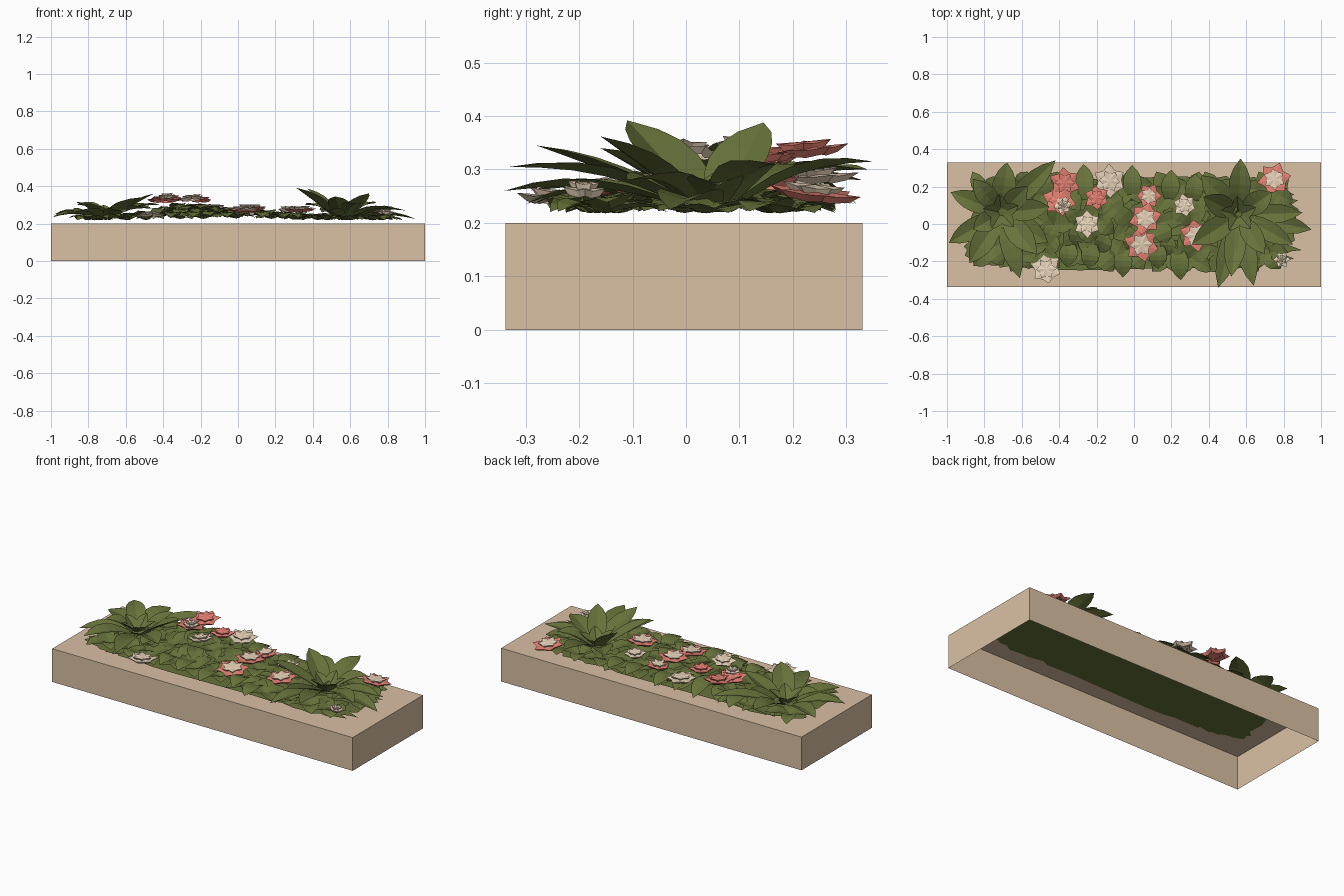
import bpy, bmesh, math, random
from mathutils import Vector

if "Cube" in bpy.data.objects:
    bpy.data.objects.remove(bpy.data.objects["Cube"])
random.seed(7)


def material(name, rgb):
    m = bpy.data.materials.new(name)
    m.diffuse_color = (*rgb, 1)
    m.use_nodes = True
    m.node_tree.nodes["Principled BSDF"].inputs["Base Color"].default_value = m.diffuse_color
    return m


TAN = material("tan planter", (0.70, 0.53, 0.37))
GREEN = material("leaf green", (0.135, 0.17, 0.043))
PINK = material("coral pink", (0.96, 0.27, 0.21))
CREAM = material("pale cream", (0.80, 0.65, 0.48))


def finish(bm, name, *mats):
    me = bpy.data.meshes.new(name)
    bm.to_mesh(me)
    bm.free()
    for m in mats:
        me.materials.append(m)
    ob = bpy.data.objects.new(name, me)
    bpy.context.collection.objects.link(ob)
    return ob


def leaf(bm, base, tip, width, arch=0.03, fold=0.25, profile=(0.35, 0.68, 0.93, 1.0, 0.9, 0.58)):
    """Pointed blade folded along its midrib, from base to tip."""
    base, tip = Vector(base), Vector(tip)
    d = tip - base
    side = Vector((-d.y, d.x, 0)).normalized()
    up = d.cross(side).normalized()
    if up.z < 0:
        up = -up
    rows, n = [], len(profile)
    for i, w in enumerate(profile):
        t = i / n
        mid = base + d * t + Vector((0, 0, arch * math.sin(math.pi * t)))
        off = side * (w * width / 2)
        lift = up * (fold * w * width / 2)
        rows.append([bm.verts.new(p) for p in (mid - off + lift, mid, mid + off + lift)])
    end = bm.verts.new(tip)
    for a, b in zip(rows, rows[1:]):
        for k in (0, 1):
            bm.faces.new((a[k], a[k + 1], b[k + 1], b[k])).normal_update()
    for k in (0, 1):
        bm.faces.new((rows[-1][k], rows[-1][k + 1], end)).normal_update()
    # blades face upward
    for f in {f for r in rows for v in r for f in v.link_faces}:
        if f.normal.z < 0:
            f.normal_flip()


# Planter: box shell open underneath
bm = bmesh.new()
bmesh.ops.create_cube(bm, size=1)
for v in bm.verts:
    v.co = Vector((v.co.x * 2, v.co.y * 0.668 - 0.004, (v.co.z + 0.5) * 0.2))
bm.faces.ensure_lookup_table()
bmesh.ops.delete(bm, geom=[f for f in bm.faces if f.normal.z < -0.5], context='FACES_ONLY')
finish(bm, "planter_box", TAN)

# Ragged foliage mat: a sheet under the leaves and one lining the planter top
outline = []
for i in range(90):
    a = 2 * math.pi * i / 90
    c, s = math.cos(a), math.sin(a)
    r = 1 + random.uniform(-0.06, 0.06)
    outline.append((-0.005 + 0.87 * r * math.copysign(abs(c) ** 0.35, c),
                    0.005 + 0.24 * r * math.copysign(abs(s) ** 0.35, s)))
for name, z in (("foliage_mat", 0.217), ("foliage_underside", 0.198)):
    bm = bmesh.new()
    bm.faces.new([bm.verts.new((x, y, z)) for x, y in outline])
    bmesh.ops.triangulate(bm, faces=bm.faces[:])
    finish(bm, name, GREEN)


def mound(x, y):
    """Height of the low ground cover."""
    return 0.218 + 0.075 * math.exp(-((x + 0.28) / 0.2) ** 2 - ((y - 0.1) / 0.15) ** 2) \
        + 0.03 * math.exp(-((x - 0.08) / 0.25) ** 2 - (y / 0.15) ** 2)


# Ground cover: small ovate leaves in loose whorls
bm = bmesh.new()
for i in range(11):
    for j in range(3):
        cx = -0.77 + i * 0.152 + random.uniform(-0.04, 0.04)
        cy = -0.15 + j * 0.165 + random.uniform(-0.03, 0.03)
        z = mound(cx, cy)
        turn = random.uniform(0, 6.28)
        for k in range(5):
            a = turn + k * 2 * math.pi / 5 + random.uniform(-0.3, 0.3)
            length = random.uniform(0.10, 0.15)
            tx, ty = cx + length * math.cos(a), cy + length * math.sin(a)
            tx = max(-0.91, min(0.88, tx))
            ty = max(-0.255, min(0.28, ty))
            tz = mound(tx, ty) + random.uniform(0.0, 0.022)
            leaf(bm, (cx, cy, z), (tx, ty, tz), random.uniform(0.08, 0.11),
                 arch=random.uniform(0.008, 0.02), fold=0.15, profile=(0.35, 0.9, 1.0, 0.75))
# larger leaves spilling past the edge
EDGE = [(-0.27, 0.32), (-0.01, 0.315), (-0.13, 0.30), (0.20, 0.29), (0.33, 0.27), (-0.50, 0.31),
        (-0.06, -0.285), (0.25, -0.30), (0.13, -0.24), (-0.24, -0.24), (-0.36, -0.23)]
for x, y in EDGE:
    leaf(bm, (x * 0.95, y * 0.4, mound(x, y * 0.4)), (x, y, 0.235), 0.10, arch=0.025, fold=0.15)
finish(bm, "ground_cover_leaves", GREEN)

# Large rosettes: blades by tip position
LEFT = [(-0.98, 0.17, 0.25), (-0.99, -0.10, 0.235), (-0.88, -0.21, 0.26), (-0.61, -0.29, 0.26),
        (-0.68, 0.33, 0.28), (-0.42, 0.34, 0.30), (-0.46, -0.10, 0.28), (-0.86, 0.24, 0.31),
        (-0.45, 0.09, 0.36), (-0.52, -0.16, 0.34), (-0.86, -0.03, 0.30), (-0.57, 0.20, 0.33)]
RIGHT = [(0.57, 0.35, 0.315), (0.95, -0.03, 0.225), (0.90, 0.06, 0.27), (0.45, -0.34, 0.26),
         (0.64, -0.33, 0.305), (0.31, -0.11, 0.392), (0.37, 0.145, 0.388), (0.36, 0.26, 0.30),
         (0.70, -0.16, 0.362), (0.74, 0.17, 0.31), (0.85, -0.11, 0.28), (0.52, -0.28, 0.345)]
for name, (cx, cy), tips in (("left_rosette", (-0.71, 0.06), LEFT),
                             ("right_rosette", (0.56, 0.05), RIGHT)):
    bm = bmesh.new()
    for x, y, z in tips:
        d = Vector((x - cx, y - cy, 0)).normalized() * 0.025
        leaf(bm, (cx + d.x, cy + d.y, 0.22), (x, y, z), random.uniform(0.105, 0.13),
             arch=0.025 if z < 0.33 else 0.005, fold=0.3)
    # short upright heart leaves
    for k in range(5):
        a = k * 2 * math.pi / 5 + 0.4
        leaf(bm, (cx, cy, 0.22), (cx + 0.10 * math.cos(a), cy + 0.10 * math.sin(a), 0.30),
             0.07, arch=0.0, fold=0.35)
    finish(bm, name, GREEN)


def star(bm, c, r, inner, turn, tilt, rise, index, points=6):
    """Pointed flower layer: shallow faceted cup with a thin skirt below."""
    def place(p):
        return Vector(c) + Vector((p[0], p[1], p[2] + tilt[0] * p[0] + tilt[1] * p[1]))
    top, low = [], []
    for i in range(points * 2):
        a = turn + math.pi * i / points
        rr = r * random.uniform(0.92, 1.05) if i % 2 == 0 else r * inner
        z = rise if i % 2 == 0 else rise * 0.3
        top.append(bm.verts.new(place((rr * math.cos(a), rr * math.sin(a), z))))
        low.append(bm.verts.new(place((rr * .75 * math.cos(a), rr * .75 * math.sin(a), z - 0.014))))
    mid = bm.verts.new(place((0, 0, 0.006)))
    for i in range(points * 2):
        j = (i + 1) % (points * 2)
        for f in ((mid, top[i], top[j]), (top[j], top[i], low[i], low[j])):
            bm.faces.new(f).material_index = index


# Flowers: x, y, z, radius, kind (0 pink, 1 cream, 2 pink with cream heart)
FLOWERS = [(-0.37, 0.22, 0.335, 0.085, 0), (-0.40, 0.13, 0.325, 0.09, 0), (-0.20, 0.14, 0.325, 0.07, 0),
           (-0.38, 0.10, 0.345, 0.05, 1),
           (-0.13, 0.23, 0.285, 0.09, 1), (-0.25, 0.00, 0.335, 0.075, 1), (0.08, 0.15, 0.275, 0.07, 2),
           (0.06, 0.03, 0.285, 0.09, 2), (0.04, -0.11, 0.27, 0.095, 2), (0.27, 0.10, 0.275, 0.065, 1),
           (0.33, -0.06, 0.275, 0.09, 2), (0.75, 0.24, 0.255, 0.09, 2), (0.79, -0.19, 0.26, 0.045, 1),
           (-0.47, -0.24, 0.245, 0.085, 1)]
for n, (x, y, z, r, kind) in enumerate(FLOWERS):
    bm = bmesh.new()
    turn = random.uniform(0, 1)
    tilt = (random.uniform(-0.12, 0.12), random.uniform(-0.12, 0.12))
    star(bm, (x, y, z), r, 0.7, turn, tilt, 0.006, 1 if kind == 1 else 0)
    heart = 0 if kind == 0 else 1
    star(bm, (x, y, z + 0.011), r * 0.68, 0.65, turn + 0.4, tilt, 0.006, heart)
    finish(bm, f"flower_{n + 1}", PINK, CREAM)
